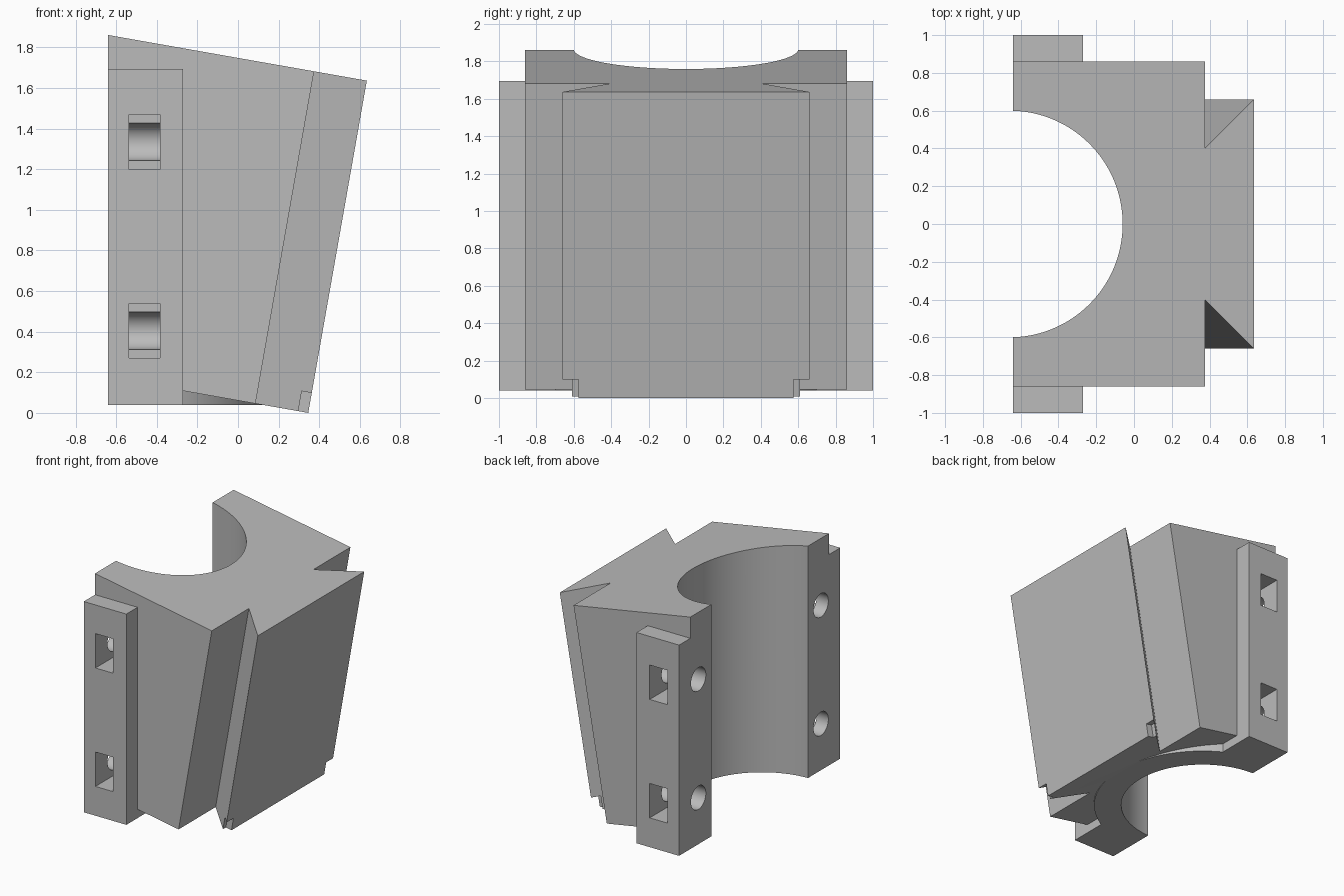
import bpy
import bmesh
from math import radians
from mathutils import Matrix, Vector

if "Cube" in bpy.data.objects:
    bpy.data.objects.remove(bpy.data.objects["Cube"], do_unlink=True)

grey = bpy.data.materials.new("plain_grey")
grey.use_nodes = True
grey.diffuse_color = (0.5, 0.5, 0.5, 1)
grey.node_tree.nodes["Principled BSDF"].inputs["Base Color"].default_value = (0.5, 0.5, 0.5, 1)

BACK = -0.64      # clamping face
BORE_X = -0.66    # bore axis
# Tilted frame: origin at the lowest front edge of the dovetail
TILT = Matrix.Translation((0.346, 0, 0)) @ Matrix.Rotation(radians(10), 4, 'Y')


def make(name, bm):
    bmesh.ops.recalc_face_normals(bm, faces=bm.faces)
    mesh = bpy.data.meshes.new(name)
    bm.to_mesh(mesh)
    bm.free()
    mesh.materials.append(grey)
    obj = bpy.data.objects.new(name, mesh)
    bpy.context.collection.objects.link(obj)
    return obj


def prism(name, outline, height, matrix):
    bm = bmesh.new()
    face = bm.faces.new([bm.verts.new((x, y, 0)) for x, y in outline])
    ext = bmesh.ops.extrude_face_region(bm, geom=[face])
    top = [v for v in ext["geom"] if isinstance(v, bmesh.types.BMVert)]
    bmesh.ops.translate(bm, verts=top, vec=(0, 0, height))
    bm.transform(matrix)
    return make(name, bm)


def box(name, low, high, matrix=Matrix()):
    low, high = Vector(low), Vector(high)
    bm = bmesh.new()
    bmesh.ops.create_cube(bm, size=1)
    bm.transform(matrix @ Matrix.Translation((low + high) / 2) @ Matrix.Diagonal((*(high - low), 1)))
    return make(name, bm)


def cylinder(name, radius, length, matrix, sides):
    bm = bmesh.new()
    bmesh.ops.create_cone(bm, cap_ends=True, segments=sides, radius1=radius,
                          radius2=radius, depth=length, matrix=matrix)
    return make(name, bm)


def combine(target, other, operation):
    mod = target.modifiers.new(operation.lower(), 'BOOLEAN')
    mod.operation = operation
    mod.solver = 'EXACT'
    mod.object = other
    bpy.context.view_layer.objects.active = target
    bpy.ops.object.modifier_apply(modifier=mod.name)
    bpy.data.objects.remove(other, do_unlink=True)


# Tilted block with the dovetail rail in one outline
half = [(-1.4, 0.86), (-0.264, 0.86), (-0.264, 0.4), (0, 0.66)]
outline = half + [(x, -y) for x, y in reversed(half)]
block = prism("dovetail_clamp_block", outline, 1.662, TILT)

# Upright bolt flange and the collar under the block
combine(block, box("flange", (-0.9, -1, 0.04), (-0.27, 1, 1.695)), 'UNION')
combine(block, cylinder("collar", 0.8, 0.8, Matrix.Translation((BORE_X, 0, 0.44)), 128), 'UNION')

# Flat clamping face and half-round bore
combine(block, box("back_cut", (-3, -2, -1), (BACK, 2, 3)), 'DIFFERENCE')
combine(block, cylinder("bore", 0.6, 4, Matrix.Translation((BORE_X, 0, 1)), 128), 'DIFFERENCE')

for side in (-1, 1):
    # Relieved lower corners of the rail
    ys = sorted((side * 0.575, side * 0.8))
    combine(block, box("corner_cut", (-0.05, ys[0], -0.1), (0.1, ys[1], 0.1), TILT), 'DIFFERENCE')
    for z in (0.405, 1.335):
        # Nut pocket and bolt hole
        ys = sorted((side * 0.76, side * 1.1))
        combine(block, box("nut_pocket", (-0.538, ys[0], z - 0.135), (-0.385, ys[1], z + 0.135)), 'DIFFERENCE')
        place = Matrix.Translation((-0.5, side * 0.76, z)) @ Matrix.Rotation(radians(90), 4, 'Y')
        combine(block, cylinder("bolt_hole", 0.092, 0.48, place, 48), 'DIFFERENCE')

# Smooth bores, crisp edges
bpy.ops.object.select_all(action='DESELECT')
block.select_set(True)
bpy.context.view_layer.objects.active = block
bpy.ops.object.shade_smooth_by_angle(angle=radians(25))
